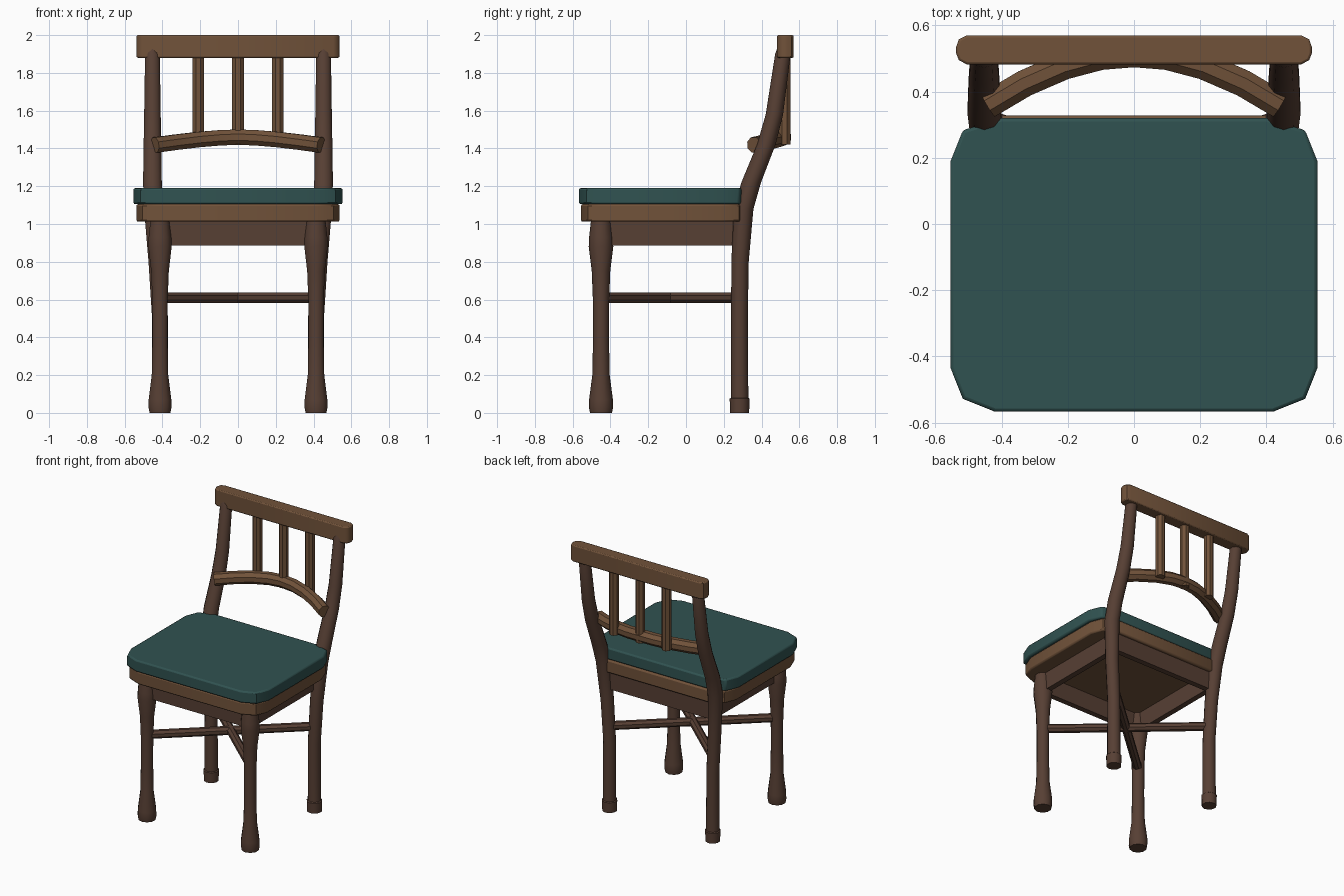
import bpy, bmesh, math
from mathutils import Vector

if "Cube" in bpy.data.objects:
    bpy.data.objects.remove(bpy.data.objects["Cube"])


def material(name, color):
    m = bpy.data.materials.new(name)
    m.diffuse_color = (*color, 1)
    m.use_nodes = True
    m.node_tree.nodes["Principled BSDF"].inputs["Base Color"].default_value = m.diffuse_color
    return m


DARK = material("dark_wood", (0.095, 0.050, 0.034))
LIGHT = material("light_wood", (0.165, 0.085, 0.042))
TEAL = material("teal_fabric", (0.030, 0.085, 0.082))


def finish(name, bm, mat, angle=40, bevel=0):
    bmesh.ops.recalc_face_normals(bm, faces=bm.faces)
    me = bpy.data.meshes.new(name)
    bm.to_mesh(me)
    bm.free()
    me.materials.append(mat)
    ob = bpy.data.objects.new(name, me)
    bpy.context.collection.objects.link(ob)
    if bevel:
        mod = ob.modifiers.new("bevel", 'BEVEL')
        mod.width, mod.segments = bevel, 2
        mod.limit_method, mod.angle_limit = 'ANGLE', math.radians(50)
    bpy.ops.object.select_all(action='DESELECT')
    ob.select_set(True)
    bpy.context.view_layer.objects.active = ob
    bpy.ops.object.shade_smooth_by_angle(angle=math.radians(angle))
    return ob


def tube(name, path, mat, sides=10, level=False):
    """Sweep a round section along (x, y, z, radius) points; level keeps rings horizontal."""
    bm = bmesh.new()
    pts = [Vector(p[:3]) for p in path]
    rings = []
    for i, p in enumerate(pts):
        t = (pts[min(i + 1, len(pts) - 1)] - pts[max(i - 1, 0)]).normalized()
        if level or abs(t.z) > 0.99:
            u, v = Vector((1, 0, 0)), Vector((0, 1, 0))
        else:
            u = t.cross(Vector((0, 0, 1))).normalized()
            v = u.cross(t)
        ring = []
        for k in range(sides):
            a = 2 * math.pi * (k + 0.5) / sides
            ring.append(bm.verts.new(p + path[i][3] * (u * math.cos(a) + v * math.sin(a))))
        rings.append(ring)
    for a, b in zip(rings, rings[1:]):
        for k in range(sides):
            j = (k + 1) % sides
            bm.faces.new((a[k], a[j], b[j], b[k]))
    bm.faces.new(rings[0])
    bm.faces.new(rings[-1])
    return finish(name, bm, mat)


def slab(name, half_outline, z0, z1, mat, bevel=0):
    """Extrude an outline given for +x and mirrored to -x."""
    outline = half_outline + [(-x, y) for x, y in reversed(half_outline)]
    bm = bmesh.new()
    f = bm.faces.new([bm.verts.new((x, y, z0)) for x, y in outline])
    new = bmesh.ops.extrude_face_region(bm, geom=[f])["geom"]
    bmesh.ops.translate(bm, vec=(0, 0, z1 - z0),
                        verts=[g for g in new if isinstance(g, bmesh.types.BMVert)])
    return finish(name, bm, mat, 40, bevel)


def box(name, x0, x1, y0, y1, z0, z1, mat):
    bm = bmesh.new()
    bmesh.ops.create_cube(bm, size=1)
    for v in bm.verts:
        v.co = (x1 if v.co.x > 0 else x0, y1 if v.co.y > 0 else y0, z1 if v.co.z > 0 else z0)
    return finish(name, bm, mat)


# cushion and wooden seat frame with clipped corners
slab("seat_cushion", [(0.42, -0.567), (0.517, -0.528), (0.554, -0.435), (0.554, 0.19),
                      (0.517, 0.283), (0.40, 0.32)], 1.105, 1.19, TEAL, 0.01)
slab("seat_frame", [(0.41, -0.556), (0.505, -0.518), (0.538, -0.43), (0.538, 0.19),
                    (0.505, 0.28), (0.40, 0.327)], 1.012, 1.105, LIGHT, 0.01)

# apron boards under the seat
box("front_apron", -0.41, 0.41, -0.47, -0.43, 0.885, 1.02, DARK)
box("back_apron", -0.43, 0.43, 0.265, 0.305, 0.885, 1.02, DARK)
for s, side in ((-1, "left"), (1, "right")):
    box("apron_" + side, min(s * .39, s * .43), max(s * .39, s * .43), -0.45, 0.28, 0.885, 1.02, DARK)

    # turned front leg
    profile = [(0, .058), (.03, .064), (.07, .063), (.2, .046), (.4, .042), (.6, .043),
               (.75, .049), (.88, .065), (.93, .063), (1.02, .053)]
    tube("front_leg_" + side, [(s * .413, -.45, z, r) for z, r in profile], DARK, level=True)

    # back leg rising into the bent back post
    post = [(.413, .284, 0, .05), (.413, .284, .075, .053), (.413, .284, .08, .046),
            (.413, .283, .5, .044), (.430, .286, .8, .046), (.448, .305, 1.08, .052),
            (.453, .345, 1.22, .052), (.453, .425, 1.42, .049), (.453, .468, 1.58, .046),
            (.453, .513, 1.90, .041), (.453, .517, 1.94, .03)]
    tube("back_leg_" + side, [(s * x, y, z, r) for x, y, z, r in post], DARK, level=True)

    # crossed stretcher
    tube("stretcher_" + side, [(s * .413, -.45, .61, .03), (-s * .413, .284, .61, .03)], DARK, 8)

# top rail with rounded ends
slab("top_rail", [(0.505, 0.482), (0.529, 0.495), (0.537, 0.515), (0.537, 0.535),
                  (0.529, 0.558), (0.505, 0.57)], 1.88, 2.0, LIGHT, 0.007)

# bowed lower back rail
half = [(.44, .36, 1.418), (.33, .425, 1.433), (.21, .477, 1.447), (.10, .506, 1.456)]
bow = [(-x, y, z, .044) for x, y, z in half] + [(0, .514, 1.46, .044)]
bow += [(x, y, z, .044) for x, y, z in reversed(half)]
tube("bowed_back_rail", bow, LIGHT, 8)

# back spindles
for i, x in enumerate((-.21, 0, .21)):
    tube("back_spindle_%d" % (i + 1), [(x, .522, 1.42, .033), (x, .522, 1.9, .033)], LIGHT, 8)
